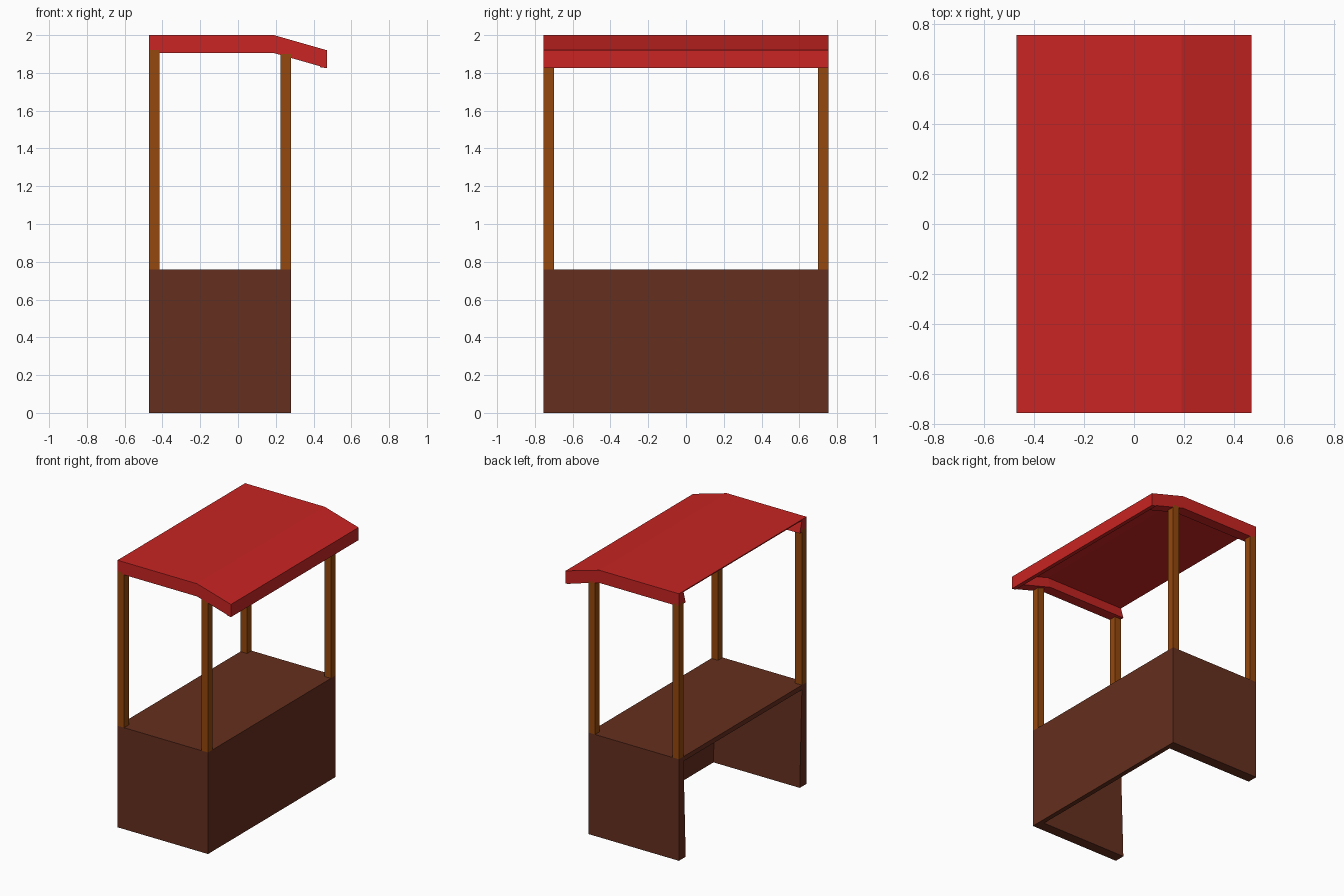
import bpy, bmesh

if "Cube" in bpy.data.objects:
    bpy.data.objects.remove(bpy.data.objects["Cube"])

XB, XF, XR = -0.47, 0.28, 0.47   # back, counter front, roof front
Y = 0.755                        # half width
TOP, POST = 0.76, 0.055


def material(name, rgb):
    m = bpy.data.materials.new(name)
    m.diffuse_color = (*rgb, 1)
    m.use_nodes = True
    m.node_tree.nodes["Principled BSDF"].inputs["Base Color"].default_value = m.diffuse_color
    return m


brown = material("dark_wood", (0.13, 0.028, 0.013))
wood = material("post_wood", (0.30, 0.065, 0.004))
red = material("red_canopy", (0.58, 0.018, 0.016))


def loft(name, sections, mat, mirror=False):
    """Skin matching closed sections in order and cap both ends."""
    bm = bmesh.new()
    rings = [[bm.verts.new(p) for p in s] for s in sections]
    n = len(rings[0])
    for a, b in zip(rings, rings[1:]):
        for i in range(n):
            j = (i + 1) % n
            bm.faces.new((a[i], a[j], b[j], b[i]))
    bm.faces.new(rings[0])
    bm.faces.new(rings[-1])
    bmesh.ops.recalc_face_normals(bm, faces=bm.faces)
    me = bpy.data.meshes.new(name)
    bm.to_mesh(me)
    bm.free()
    me.materials.append(mat)
    ob = bpy.data.objects.new(name, me)
    bpy.context.collection.objects.link(ob)
    if mirror:
        mod = ob.modifiers.new("mirror", "MIRROR")
        mod.use_axis = (False, True, False)
        mod.use_mirror_merge = False
    return ob


def box(name, x0, x1, y0, y1, z0, z1, mat, mirror=False):
    ring = [(x0, y0), (x1, y0), (x1, y1), (x0, y1)]
    return loft(name, [[(x, y, z) for x, y in ring] for z in (z0, z1)], mat, mirror)


# Counter: top, front panel and side panels that thicken downward, open at the back
SLAB = TOP - 0.035
box("counter_top", XB, XF, -Y, Y, SLAB, TOP, brown)
box("counter_front", XF - 0.035, XF, -Y, Y, 0, SLAB, brown)
side = [(Y, 0), (Y, SLAB), (Y - 0.055, SLAB), (Y - 0.08, 0)]
loft("counter_sides", [[(x, y, z) for y, z in side] for x in (XB, XF - 0.035)],
     brown, mirror=True)

# Corner posts
box("back_posts", XB, XB + POST, Y - POST, Y, TOP, 1.92, wood, mirror=True)
box("front_posts", XF - POST, XF, Y - POST, Y, TOP, 1.90, wood, mirror=True)

# Canopy: thin bent sheet with a fascia on the sides and front
ridge = [(XB, 2.0), (0.19, 2.0), (XR, 1.92)]
DROP, SKIN = 0.095, 0.008
loft("canopy_sheet",
     [[(x, -Y, z), (x, Y, z), (x, Y, z - SKIN), (x, -Y, z - SKIN)] for x, z in ridge], red)
loft("canopy_side_fascia",
     [[(x, Y, z - SKIN), (x, Y, z - DROP), (x, Y - 0.08, z - DROP), (x, Y - 0.055, z - SKIN)]
      for x, z in ridge], red, mirror=True)
z = ridge[-1][1]
front = [(XR, z - SKIN), (XR, z - DROP), (XR - 0.035, z - DROP + 0.005), (XR - 0.02, z - SKIN + 0.004)]
loft("canopy_front_fascia", [[(x, y, h) for x, h in front] for y in (-Y, Y)], red)
